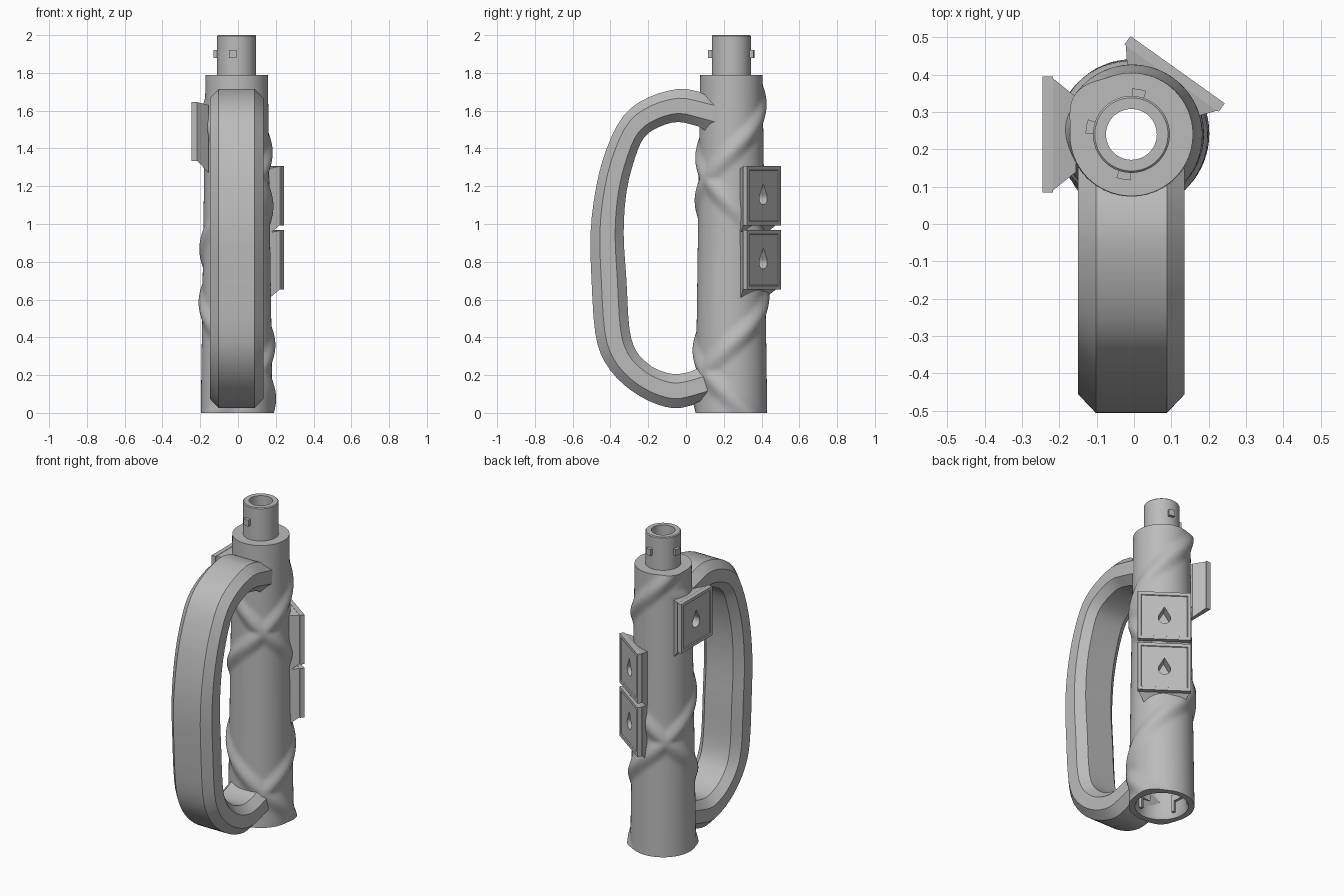
import bpy, bmesh, math
from mathutils import Vector, Matrix

if "Cube" in bpy.data.objects:
    bpy.data.objects.remove(bpy.data.objects["Cube"])

CX, CY = -0.007, 0.24          # tube axis
SEG = 96

grey = bpy.data.materials.new("matte_grey")
grey.diffuse_color = (0.5, 0.5, 0.5, 1)
grey.use_nodes = True
grey.node_tree.nodes["Principled BSDF"].inputs["Base Color"].default_value = grey.diffuse_color


def make_object(name, bm):
    bmesh.ops.recalc_face_normals(bm, faces=bm.faces)
    me = bpy.data.meshes.new(name)
    bm.to_mesh(me)
    bm.free()
    ob = bpy.data.objects.new(name, me)
    bpy.context.collection.objects.link(ob)
    me.materials.append(grey)
    return ob


def loft(name, rings, closed=False):
    """Skin a list of equal-length point rings; cap the ends or close the loop."""
    bm = bmesh.new()
    vs = [[bm.verts.new(p) for p in r] for r in rings]
    n = len(vs[0])
    pairs = list(zip(vs, vs[1:])) + ([(vs[-1], vs[0])] if closed else [])
    for a, b in pairs:
        for i in range(n):
            j = (i + 1) % n
            bm.faces.new((a[i], a[j], b[j], b[i]))
    if not closed:
        bm.faces.new(vs[0])
        bm.faces.new(vs[-1])
    return make_object(name, bm)


def smooth(ob, deg=30):
    bpy.ops.object.select_all(action='DESELECT')
    bpy.context.view_layer.objects.active = ob
    ob.select_set(True)
    bpy.ops.object.shade_smooth_by_angle(angle=math.radians(deg))


def cut(ob, cutter):
    m = ob.modifiers.new("cut", 'BOOLEAN')
    m.operation, m.solver, m.object = 'DIFFERENCE', 'EXACT', cutter
    bpy.context.view_layer.objects.active = ob
    bpy.ops.object.modifier_apply(modifier=m.name)


def radial(phi, n, u, z):
    """Point at distance n from the axis along phi, shifted sideways by u."""
    c, s = math.cos(phi), math.sin(phi)
    return (CX + n * c - u * s, CY + n * s + u * c, z)


# ---- tube with two crossing spiral ridges ----
PITCH, CROSS_Z, CROSS_A = 1.02, 1.24, math.radians(-50)


def ridge(z, th):
    best = 0
    for sign, top in ((1, 1.9), (-1, 1.68)):
        zc = CROSS_Z + sign * (th - CROSS_A) / (2 * math.pi) * PITCH
        d = (z - zc + PITCH / 2) % PITCH - PITCH / 2
        w = abs(d) * 0.743 / 0.07
        if w < 1:
            fade = min(1, max(0, (top - z) / 0.08))
            best = max(best, 0.02 * fade * math.cos(w * math.pi / 2) ** 2)
    return best


def ring(r, z, ridged=False):
    out = []
    for i in range(SEG):
        th = 2 * math.pi * i / SEG
        out.append(radial(th, r + (ridge(z, th) if ridged else 0), 0, z))
    return out


ROWS = 120
rings = [ring(0.19 - 0.025 * k / ROWS, 1.79 * k / ROWS, True) for k in range(ROWS + 1)]
rings += [ring(r, z) for r, z in ((0.103, 1.79), (0.103, 1.995), (0.098, 2.0), (0.068, 2.0),
                                  (0.068, 0.25), (0.145, 0.25), (0.145, 0.02), (0.155, 0))]
tube = loft("tube", rings, closed=True)


# ---- mounting plates with tapered backs and teardrop holes ----
def plate(name, phi, d, zc):
    spec = ((d - 0.09, 0.10, -0.22, 0.14), (d - 0.028, 0.15, -0.155, 0.155),
            (d - 0.028, 0.155, -0.157, 0.157), (d, 0.155, -0.157, 0.157),
            (d, 0.135, -0.137, 0.137), (d - 0.005, 0.132, -0.134, 0.134))
    ob = loft(name, [[radial(phi, n, u, zc + z) for u, z in
                      ((-h, lo), (h, lo), (h, hi), (-h, hi))] for n, h, lo, hi in spec])
    # teardrop cutter: round below, pointed on top
    drop = [(0.036 * math.cos(a), 0.036 * math.sin(a) - 0.012)
            for a in (math.radians(150 + 240 * i / 20) for i in range(21))] + [(0, 0.062)]
    cutter = loft("hole_cutter", [[radial(phi, n, u, zc + z) for u, z in drop]
                                  for n in (d - 0.08, d + 0.03)])
    cutter.hide_render = True
    cut(ob, cutter)
    cut(tube, cutter)
    bpy.data.objects.remove(cutter)
    smooth(ob, 20)


plate("left_plate", math.pi, 0.238, 1.49)
plate("upper_right_plate", math.radians(54.5), 0.213, 1.15)
plate("lower_right_plate", math.radians(54.5), 0.213, 0.81)
smooth(tube, 35)

# ---- carrying handle: outer and inner outlines in the side plane ----
OUTER = [(.16, 1.68), (.07, 1.70), (-.04, 1.715), (-.2, 1.67), (-.33, 1.575), (-.42, 1.4),
         (-.475, 1.2), (-.505, .96), (-.5, .7), (-.48, .42), (-.43, .27), (-.33, .15),
         (-.2, .065), (-.07, .025), (.03, .04), (.12, .07)]
INNER = [(.16, 1.49), (.07, 1.515), (-.04, 1.54), (-.14, 1.515), (-.22, 1.46), (-.27, 1.35),
         (-.315, 1.17), (-.33, .95), (-.315, .7), (-.3, .45), (-.265, .33), (-.2, .26),
         (-.14, .225), (-.06, .205), (.03, .22), (.12, .25)]


def spline(pts, steps=3):
    p = [Vector(q) for q in pts]
    p = [2 * p[0] - p[1]] + p + [2 * p[-1] - p[-2]]
    out = []
    for a, b, c, d in zip(p, p[1:], p[2:], p[3:]):
        for k in range(steps):
            t = k / steps
            out.append(0.5 * (2 * b + (c - a) * t + (2 * a - 5 * b + 4 * c - d) * t * t
                              + (3 * b - a - 3 * c + d) * t ** 3))
    return out + [p[-2]]


SECTION = ((0, -.095), (0, .095), (.28, .1425), (.74, .1425),
           (1, .095), (1, -.095), (.74, -.1425), (.28, -.1425))
sections = [[list((CX + x, *o.lerp(i, t))) for t, x in SECTION]
            for o, i in zip(spline(OUTER), spline(INNER))]
# drop the in-between rows next to each end, then fit the ends to the tube surface
sections = [sections[0]] + sections[3:-3] + [sections[-1]]
for k, rad in ((0, 0.17), (-1, 0.185)):
    for p in sections[k]:
        p[1] = CY - math.sqrt(rad ** 2 - (p[0] - CX) ** 2) + 0.01
smooth(loft("handle", sections), 30)


# ---- locking pins on the neck and matching lugs inside the socket ----
def block(name, phi, r0, r1, a0, a1, z0, z1, n=6):
    slices = []
    for i in range(n + 1):
        a = phi + math.radians(a0 + (a1 - a0) * i / n)
        slices.append([radial(a, r, 0, z) for r, z in
                       ((r0, z0), (r1, z0), (r1, z1), (r0, z1))])
    smooth(loft(name, slices), 30)


for i, deg in enumerate((80, 170, 260)):
    phi = math.radians(deg)
    block(f"neck_pin_{i}", phi, 0.09, 0.123, -9, 9, 1.88, 1.92, 2)
    block(f"socket_lug_{i}", phi, 0.128, 0.15, 0, 34, 0.10, 0.14)
    block(f"socket_stop_{i}", phi, 0.128, 0.15, 26, 34, 0.03, 0.12, 2)
